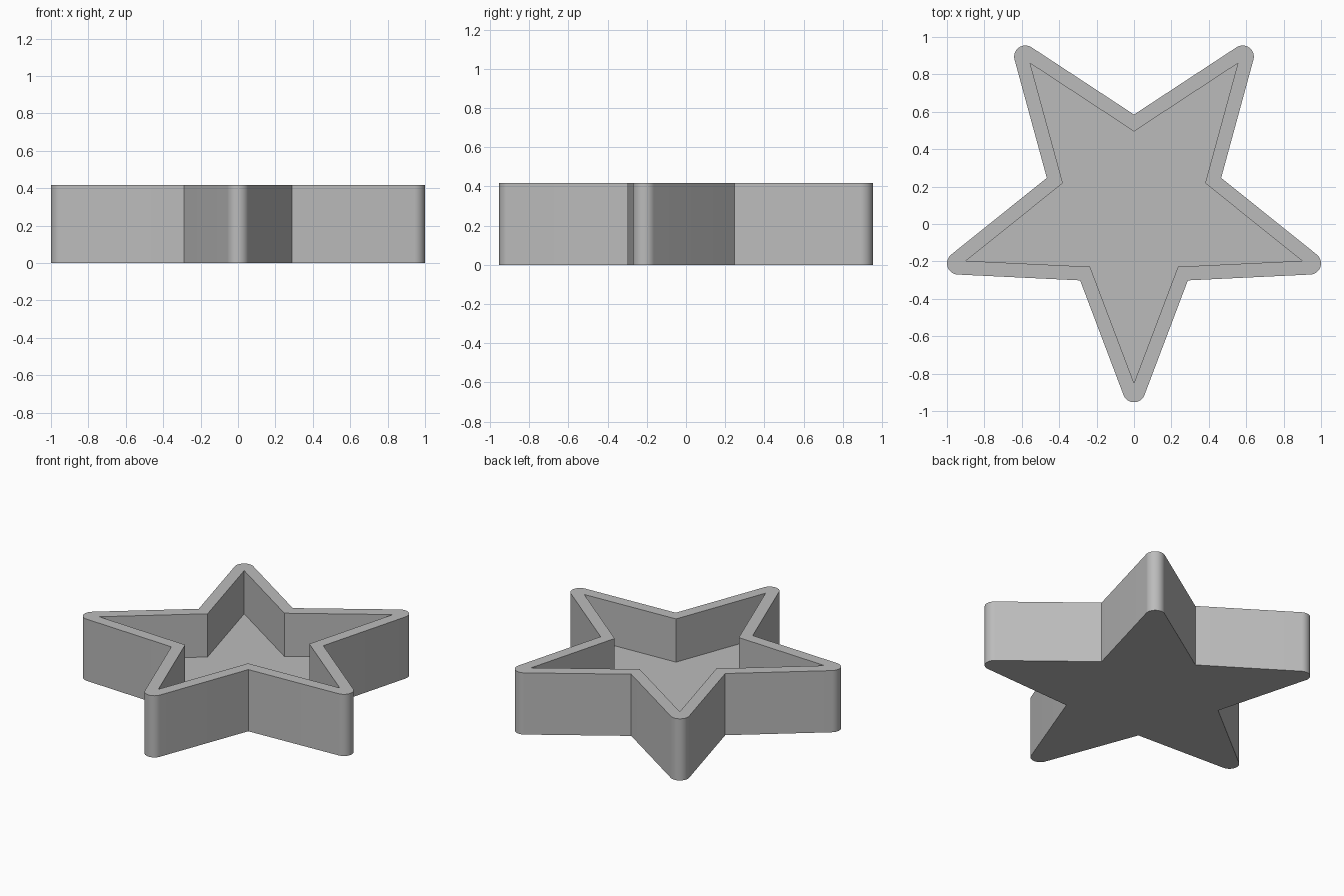
import bpy, bmesh
from math import sin, cos, atan2, radians, pi

cube = bpy.data.objects.get("Cube")
if cube:
    bpy.data.objects.remove(cube)

HEIGHT, FLOOR = 0.417, 0.125
CENTRE_Y = 0.095
INNER_TIP, INNER_VALLEY = 0.945, 0.40
OUTER_VALLEY = 0.49
TIP_RADIUS = 0.06
ARC_STEPS = 16          # even, so that each tip has a middle point

# Half angle of a star arm, and where the round tip is centred
half = atan2(INNER_VALLEY * sin(pi / 5), INNER_TIP - INNER_VALLEY * cos(pi / 5))
outer_apex = INNER_TIP * OUTER_VALLEY / INNER_VALLEY
tip_centre = outer_apex - TIP_RADIUS / sin(half)


def polar(radius, angle, centre=(0, CENTRE_Y)):
    return centre[0] + radius * cos(angle), centre[1] + radius * sin(angle)


# Outlines, counter-clockwise: a valley followed by a tip, five times
inner, outer = [], []
for arm in range(5):
    tip = radians(-90 + 72 * arm)
    valley = tip - pi / 5
    inner += [polar(INNER_VALLEY, valley), polar(INNER_TIP, tip)]
    outer.append(polar(OUTER_VALLEY, valley))
    sweep = pi / 2 - half
    for i in range(ARC_STEPS + 1):
        a = tip - sweep + 2 * sweep * i / ARC_STEPS
        outer.append(polar(TIP_RADIUS, a, polar(tip_centre, tip)))

bm = bmesh.new()


def ring(points, z):
    return [bm.verts.new((x, y, z)) for x, y in points]


def walls(low, high):
    n = len(low)
    for i in range(n):
        j = (i + 1) % n
        bm.faces.new((low[i], low[j], high[j], high[i]))


# Outer wall, inner wall, underside and tray floor
out_low, out_high = ring(outer, 0), ring(outer, HEIGHT)
in_low, in_high = ring(inner, FLOOR), ring(inner, HEIGHT)
walls(out_low, out_high)
walls(in_high, in_low)
bm.faces.new(out_low[::-1])
bm.faces.new(in_low)

# Flat rim: two faces per arm, split at the tip
step = ARC_STEPS + 2
for arm in range(5):
    start, mid = arm * step, arm * step + 1 + ARC_STEPS // 2
    end = start + step
    k = 2 * arm
    bm.faces.new(out_high[start:mid + 1] + [in_high[k + 1], in_high[k]])
    bm.faces.new(out_high[mid:end] + [out_high[end % len(out_high)],
                                      in_high[(k + 2) % 10], in_high[k + 1]])

bmesh.ops.recalc_face_normals(bm, faces=bm.faces[:])
mesh = bpy.data.meshes.new("star_tray")
bm.to_mesh(mesh)
bm.free()

# Grey material
grey = bpy.data.materials.new("grey")
grey.use_nodes = True
colour = (0.5, 0.5, 0.5, 1)
grey.diffuse_color = colour
grey.node_tree.nodes["Principled BSDF"].inputs["Base Color"].default_value = colour
mesh.materials.append(grey)

tray = bpy.data.objects.new("star_tray", mesh)
bpy.context.collection.objects.link(tray)
bpy.ops.object.select_all(action='DESELECT')
tray.select_set(True)
bpy.context.view_layer.objects.active = tray
bpy.ops.object.shade_smooth_by_angle(angle=radians(30))
